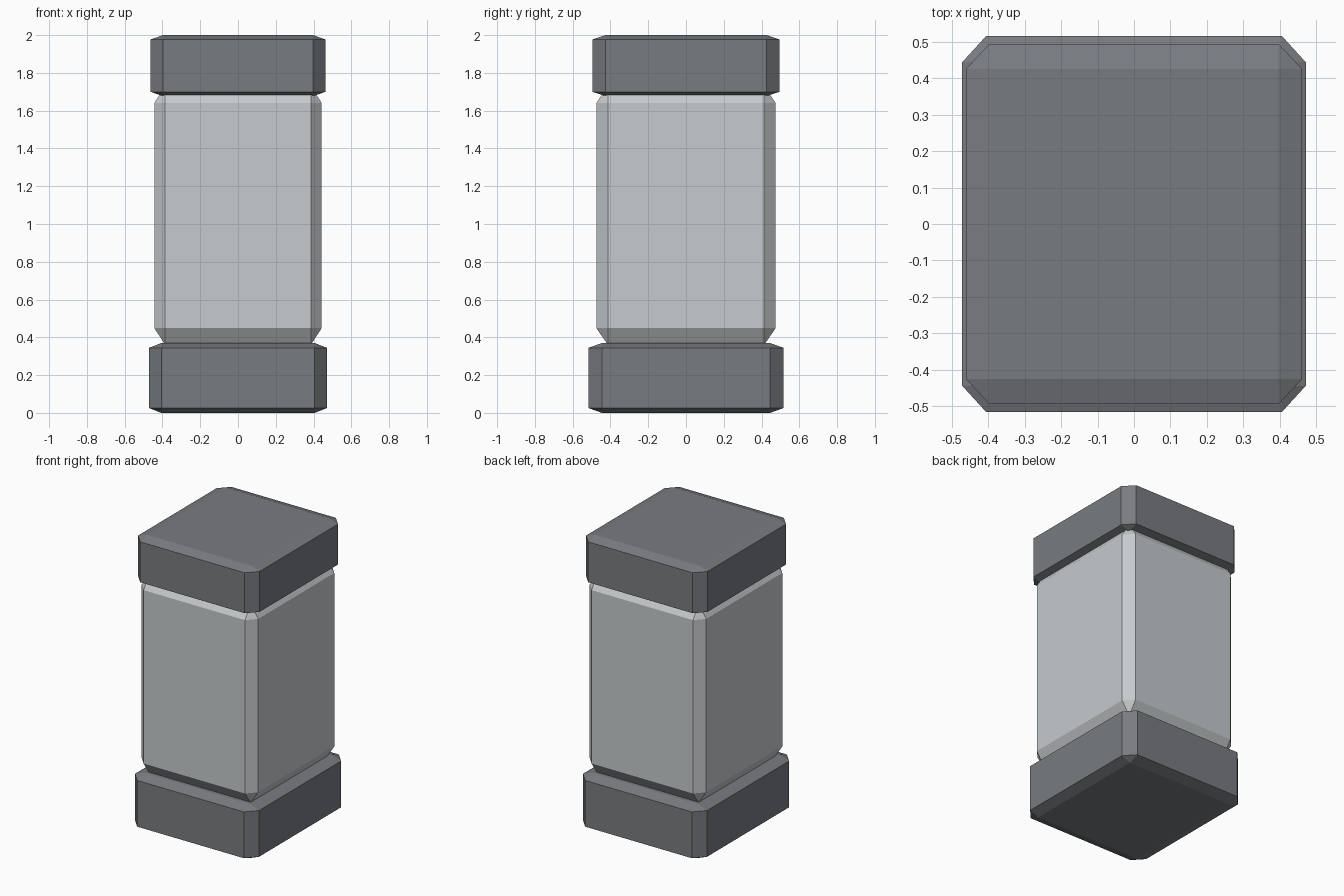
import bpy

default = bpy.data.objects.get("Cube")
if default:
    bpy.data.objects.remove(default, do_unlink=True)


def make_material(name, rgb):
    mat = bpy.data.materials.new(name)
    mat.use_nodes = True
    colour = (*rgb, 1.0)
    mat.diffuse_color = colour
    mat.node_tree.nodes["Principled BSDF"].inputs["Base Color"].default_value = colour
    return mat


def chamfered_block(name, half_x, half_y, z_low, z_high, bevel, mat):
    """Unit cube chamfered in local space, then stretched to size."""
    bpy.ops.mesh.primitive_cube_add(size=1, location=(0, 0, (z_low + z_high) / 2))
    obj = bpy.context.object
    obj.name = name
    obj.scale = (2 * half_x, 2 * half_y, z_high - z_low)
    chamfer = obj.modifiers.new("chamfer", "BEVEL")
    chamfer.width = bevel
    chamfer.segments = 1
    obj.data.materials.append(mat)
    return obj


dark_grey = make_material("dark_grey", (0.19, 0.20, 0.216))
light_grey = make_material("light_grey", (0.57, 0.595, 0.615))

# Wide foot, tall pale shaft sunk into both ends, and the cap
chamfered_block("base", 0.472, 0.517, 0.0, 0.37, 0.07, dark_grey)
chamfered_block("shaft", 0.443, 0.475, 0.36, 1.73, 0.065, light_grey)
chamfered_block("cap", 0.462, 0.495, 1.677, 2.0, 0.07, dark_grey)
